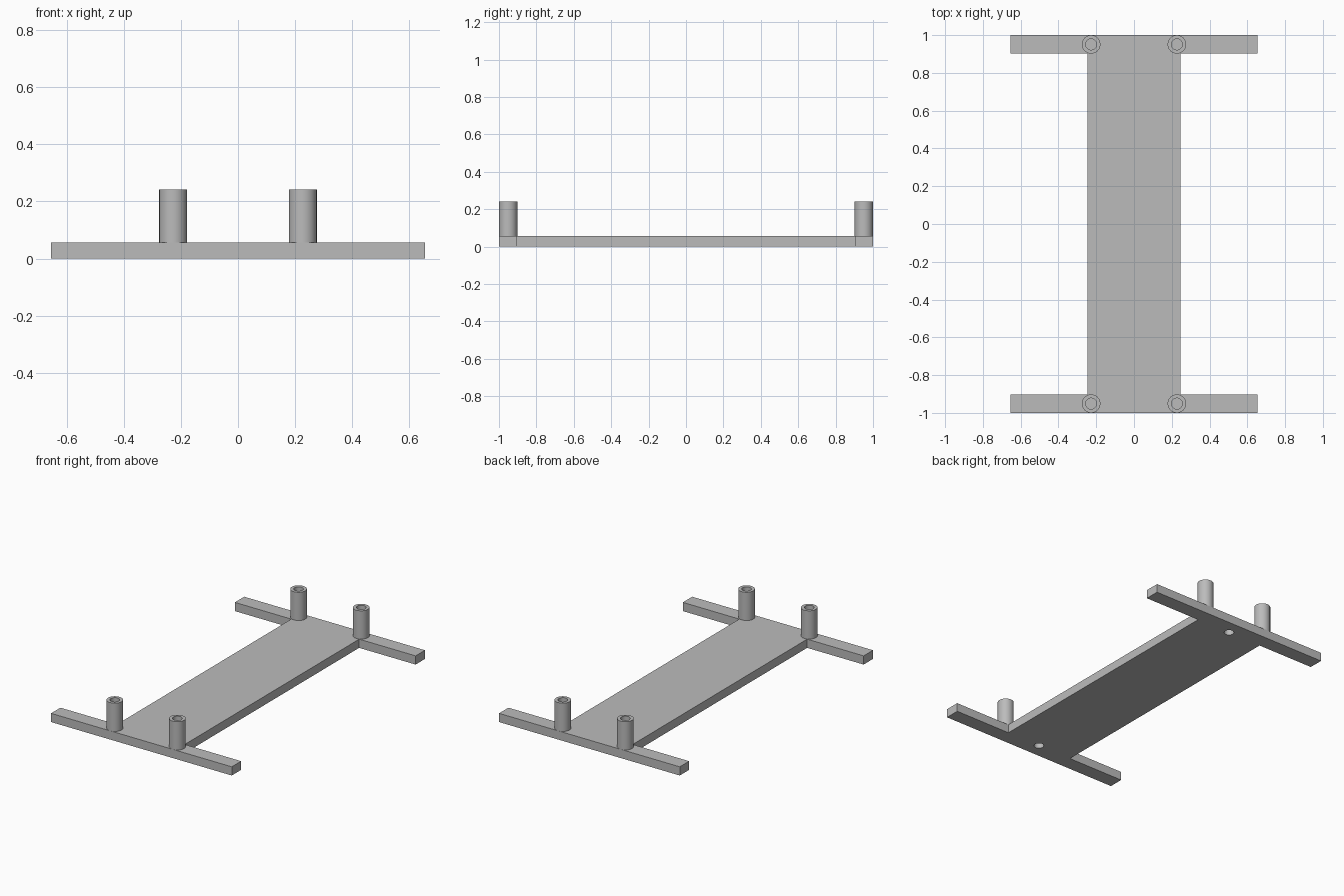
import bpy, bmesh, math
from mathutils import Matrix, Vector

if "Cube" in bpy.data.objects:
    bpy.data.objects.remove(bpy.data.objects["Cube"], do_unlink=True)

THICK = 0.057                       # plate thickness
HALF_LEN, BAR_Y = 1.0, 0.903        # ends and inner edge of the cross bars
BAR_X, PLATE_X = 0.655, 0.246
POST_X, POST_Y, POST_TOP = 0.227, 0.951, 0.242
POST_R, BORE_R = 0.049, 0.029

grey = bpy.data.materials.new("plain grey")
grey.use_nodes = True
colour = (0.5, 0.5, 0.5, 1)
grey.diffuse_color = colour
grey.node_tree.nodes["Principled BSDF"].inputs["Base Color"].default_value = colour


def add_object(name, bm):
    bmesh.ops.recalc_face_normals(bm, faces=bm.faces)
    mesh = bpy.data.meshes.new(name)
    bm.to_mesh(mesh)
    bm.free()
    mesh.materials.append(grey)
    obj = bpy.data.objects.new(name, mesh)
    bpy.context.collection.objects.link(obj)
    return obj


def activate(obj):
    bpy.ops.object.select_all(action='DESELECT')
    obj.select_set(True)
    bpy.context.view_layer.objects.active = obj


# H-shaped base: one quarter outline, mirrored around and extruded
quarter = [(PLATE_X, BAR_Y), (BAR_X, BAR_Y), (BAR_X, HALF_LEN)]
right_half = [(x, -y) for x, y in reversed(quarter)] + quarter
outline = right_half + [(-x, -y) for x, y in right_half]
bm = bmesh.new()
face = bm.faces.new([bm.verts.new((x, y, 0)) for x, y in outline])
top = bmesh.ops.extrude_face_region(bm, geom=[face])["geom"]
bmesh.ops.translate(bm, vec=(0, 0, THICK),
                    verts=[g for g in top if isinstance(g, bmesh.types.BMVert)])
base = add_object("base_plate", bm)

# Blind holes in the underside, centred at each end
bm = bmesh.new()
for side in (-1, 1):
    bmesh.ops.create_cone(bm, cap_ends=True, segments=32, radius1=0.03, radius2=0.03,
                          depth=0.09, matrix=Matrix.Translation((0, side * 0.905, 0)))
cutter = add_object("hole_cutter", bm)
cutter.hide_render = True
cut = base.modifiers.new("underside_holes", 'BOOLEAN')
cut.operation = 'DIFFERENCE'
cut.solver = 'EXACT'
cut.object = cutter
activate(base)
bpy.ops.object.modifier_apply(modifier=cut.name)
bpy.data.objects.remove(cutter, do_unlink=True)
bpy.ops.object.shade_smooth_by_angle(angle=math.radians(30))


# Hollow posts, lathed from a rectangular wall section
def add_post(name, x, y):
    bm = bmesh.new()
    section = [(POST_R, THICK), (POST_R, POST_TOP), (BORE_R, POST_TOP), (BORE_R, THICK)]
    verts = [bm.verts.new((r, 0, z)) for r, z in section]
    edges = [bm.edges.new((verts[i], verts[i - 1])) for i in range(len(verts))]
    bmesh.ops.spin(bm, geom=verts + edges, cent=(0, 0, 0), axis=(0, 0, 1),
                   angle=math.tau, steps=48)
    bmesh.ops.remove_doubles(bm, verts=bm.verts, dist=0.0005)
    bmesh.ops.translate(bm, verts=bm.verts, vec=Vector((x, y, 0)))
    post = add_object(name, bm)
    activate(post)
    bpy.ops.object.shade_smooth_by_angle(angle=math.radians(30))


for end, sy in (("front", -1), ("back", 1)):
    for side, sx in (("right", -1), ("left", 1)):
        add_post(f"{end}_{side}_post", sx * POST_X, sy * POST_Y)
